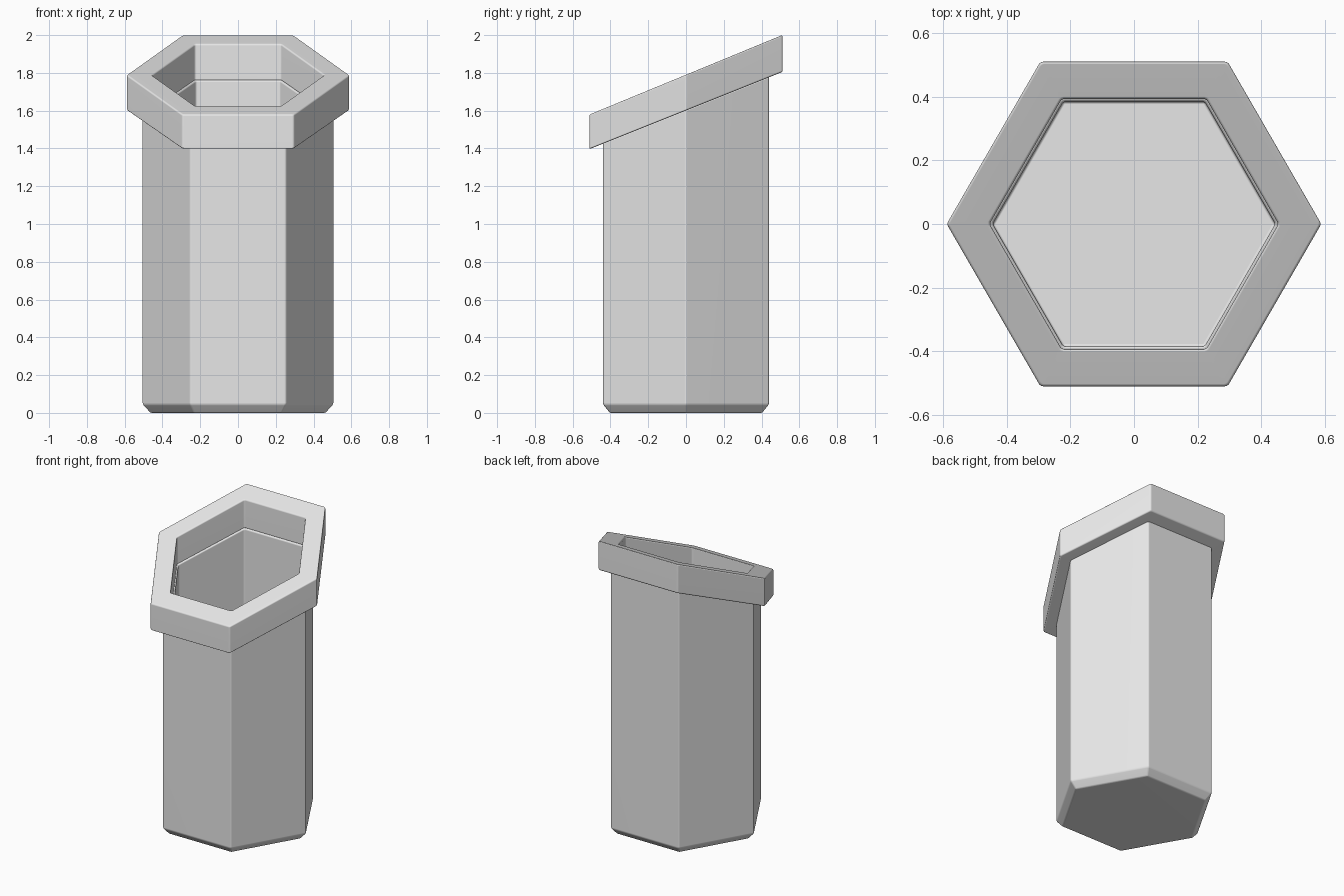
import bpy
import bmesh
from math import cos, sin, pi, radians

cube = bpy.data.objects.get("Cube")
if cube:
    bpy.data.objects.remove(cube, do_unlink=True)

grey = bpy.data.materials.new("light grey")
grey.use_nodes = True
colour = (0.8, 0.8, 0.8, 1)
grey.diffuse_color = colour
grey.node_tree.nodes["Principled BSDF"].inputs["Base Color"].default_value = colour


def hex_part(name, rings, closed, bevel):
    """Join hexagon rings (radius, height, slope towards the back) into a solid."""
    bm = bmesh.new()
    loops = []
    for radius, height, slope in rings:
        loop = []
        for i in range(6):
            x, y = radius * cos(i * pi / 3), radius * sin(i * pi / 3)
            loop.append(bm.verts.new((x, y, height + slope * y)))
        loops.append(loop)
    pairs = list(zip(loops, loops[1:]))
    if closed:
        pairs.append((loops[-1], loops[0]))
    else:
        bm.faces.new(loops[0])
        bm.faces.new(loops[-1])
    for a, b in pairs:
        for i in range(6):
            j = (i + 1) % 6
            bm.faces.new((a[i], a[j], b[j], b[i]))
    bmesh.ops.recalc_face_normals(bm, faces=bm.faces)
    # Soften every edge slightly
    bmesh.ops.bevel(bm, geom=list(bm.edges), offset=bevel, segments=3,
                    profile=0.5, affect='EDGES', clamp_overlap=True)
    mesh = bpy.data.meshes.new(name)
    bm.to_mesh(mesh)
    bm.free()
    mesh.materials.append(grey)
    obj = bpy.data.objects.new(name, mesh)
    bpy.context.collection.objects.link(obj)
    bpy.ops.object.select_all(action='DESELECT')
    obj.select_set(True)
    bpy.context.view_layer.objects.active = obj
    bpy.ops.object.shade_smooth_by_angle(angle=radians(40))
    weighted = obj.modifiers.new("flat panels", 'WEIGHTED_NORMAL')
    weighted.keep_sharp = True
    return obj


# Hollow hexagonal container: inner floor, inner rim, outer rim, chamfer, base
hex_part("container_body", [
    (0.445, 0.06, 0),
    (0.445, 1.605, 0.4),
    (0.507, 1.605, 0.4),
    (0.507, 0.045, 0),
    (0.465, 0, 0),
], closed=False, bevel=0.008)

# Sloping collar around the mouth
hex_part("slanted_collar", [
    (0.455, 1.601, 0.4),
    (0.455, 1.79, 0.412),
    (0.59, 1.79, 0.412),
    (0.59, 1.601, 0.4),
], closed=True, bevel=0.008)
